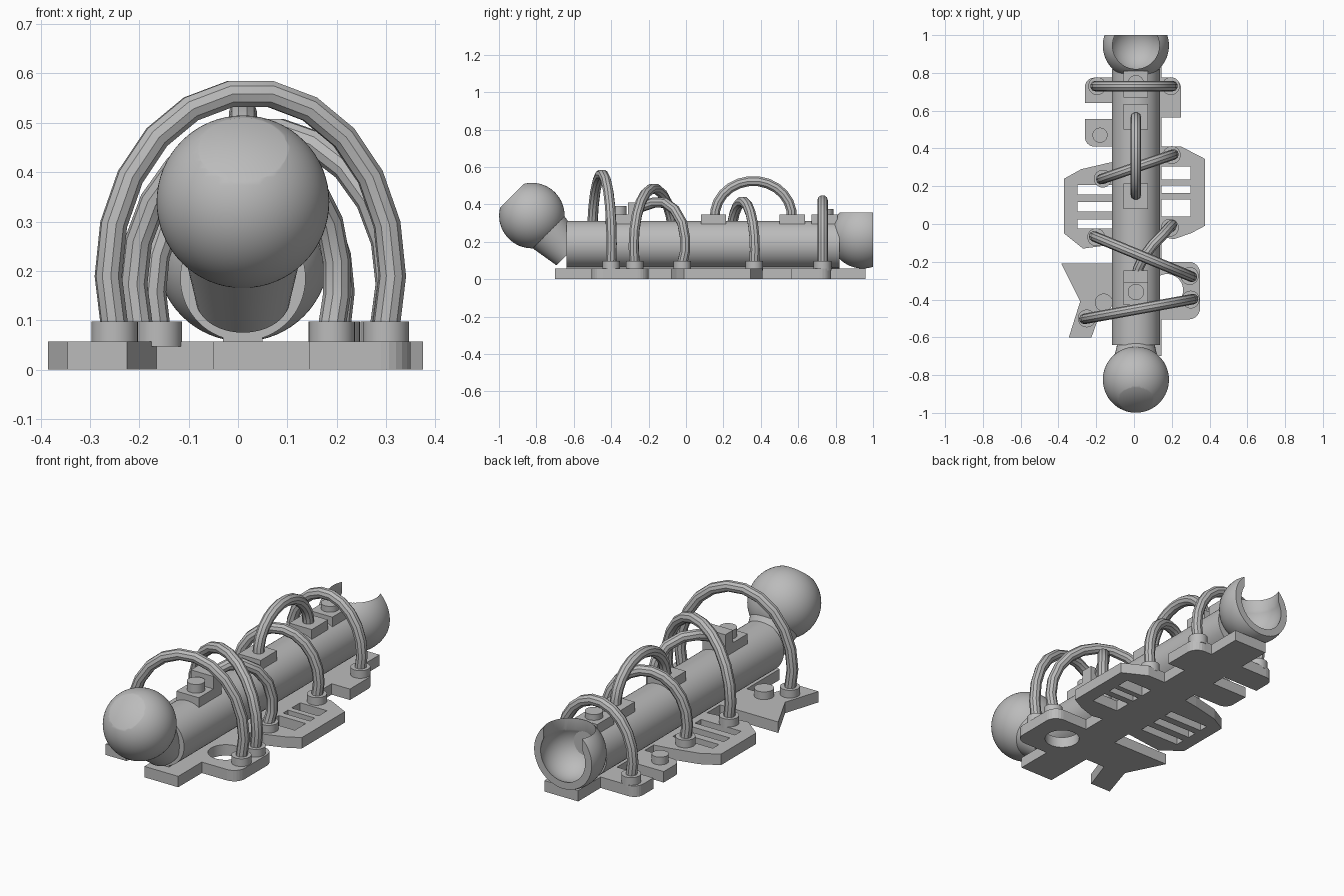
import bpy, bmesh, math
from mathutils import Vector, Matrix

if "Cube" in bpy.data.objects:
    bpy.data.objects.remove(bpy.data.objects["Cube"], do_unlink=True)

CX = 0.01        # centre line of the body
PLATE_Z = 0.057  # top of the base plate

grey = bpy.data.materials.new("plain_grey")
grey.use_nodes = True
grey.diffuse_color = (0.5, 0.5, 0.5, 1)
grey.node_tree.nodes["Principled BSDF"].inputs["Base Color"].default_value = (0.5, 0.5, 0.5, 1)


def activate(ob):
    bpy.ops.object.select_all(action='DESELECT')
    ob.select_set(True)
    bpy.context.view_layer.objects.active = ob


def smooth(ob):
    activate(ob)
    bpy.ops.object.shade_smooth_by_angle(angle=math.radians(35))


def finish(name, bm):
    bmesh.ops.recalc_face_normals(bm, faces=bm.faces)
    me = bpy.data.meshes.new(name)
    bm.to_mesh(me)
    bm.free()
    me.materials.append(grey)
    ob = bpy.data.objects.new(name, me)
    bpy.context.collection.objects.link(ob)
    return ob


def prism(name, outline, z0=0.0, z1=PLATE_Z):
    bm = bmesh.new()
    face = bm.faces.new([bm.verts.new((x, y, z0)) for x, y in outline])
    up = bmesh.ops.extrude_face_region(bm, geom=[face])["geom"]
    bmesh.ops.translate(bm, vec=(0, 0, z1 - z0),
                        verts=[v for v in up if isinstance(v, bmesh.types.BMVert)])
    return finish(name, bm)


def box(name, x0, x1, y0, y1, z0, z1):
    return prism(name, [(x0, y0), (x1, y0), (x1, y1), (x0, y1)], z0, z1)


def cylinder(name, start, end, r0, r1=None, sides=48):
    a, b = Vector(start), Vector(end)
    turn = (b - a).to_track_quat('Z', 'Y').to_matrix().to_4x4()
    bm = bmesh.new()
    bmesh.ops.create_cone(bm, cap_ends=True, segments=sides, radius1=r0,
                          radius2=r0 if r1 is None else r1, depth=(b - a).length,
                          matrix=Matrix.Translation((a + b) / 2) @ turn)
    ob = finish(name, bm)
    smooth(ob)
    return ob


def sphere(name, centre, r, cut_point=None, cut_normal=None):
    bm = bmesh.new()
    bmesh.ops.create_uvsphere(bm, u_segments=64, v_segments=32, radius=r,
                              matrix=Matrix.Translation(centre))
    if cut_point is not None:
        bmesh.ops.bisect_plane(bm, geom=bm.verts[:] + bm.edges[:] + bm.faces[:],
                               plane_co=cut_point, plane_no=cut_normal, clear_outer=True)
        bmesh.ops.holes_fill(bm, edges=[e for e in bm.edges if e.is_boundary])
    return finish(name, bm)


def cut(ob, cutters):
    for c in cutters:
        mod = ob.modifiers.new("cut", 'BOOLEAN')
        mod.operation, mod.solver, mod.object = 'DIFFERENCE', 'EXACT', c
        activate(ob)
        bpy.ops.object.modifier_apply(modifier=mod.name)
        bpy.data.objects.remove(c, do_unlink=True)


def tube(name, points, radius):
    cu = bpy.data.curves.new(name, 'CURVE')
    cu.dimensions = '3D'
    cu.bevel_depth, cu.bevel_resolution, cu.use_fill_caps = radius, 3, True
    sp = cu.splines.new('POLY')
    sp.points.add(len(points) - 1)
    for p, co in zip(sp.points, points):
        p.co = (*co, 1)
    cu.materials.append(grey)
    ob = bpy.data.objects.new(name, cu)
    bpy.context.collection.objects.link(ob)
    activate(ob)
    bpy.ops.object.convert(target='MESH')
    smooth(bpy.context.object)


def arch(name, a, b, z0, peak, radius=0.028, bulge=0.3, steps=13):
    # horseshoe arc that swells slightly outside its two feet
    pts = []
    for i in range(steps + 1):
        t = -bulge + (math.pi + 2 * bulge) * i / steps
        s = 0.5 - 0.5 * math.cos(t) / math.cos(bulge)
        h = (math.sin(t) + math.sin(bulge)) / (1 + math.sin(bulge))
        pts.append((a[0] + (b[0] - a[0]) * s, a[1] + (b[1] - a[1]) * s, z0 + (peak - z0) * h))
    tube(name, pts, radius)


def foot(name, x, y, r=0.047):
    cylinder(name, (x, y, PLATE_Z - 0.01), (x, y, 0.097), r, sides=32)


# Main body, neck and ball
cylinder("body_tube", (CX, -0.64, 0.185), (CX, 0.82, 0.185), 0.127, sides=64)
ball = Vector((CX, -0.824, 0.34))
slope = Vector((0, 1, -1)).normalized()
cylinder("neck", ball + slope * 0.1, ball + slope * 0.28, 0.125, 0.095)
smooth(sphere("ball", ball, 0.175, ball - slope * 0.15, -slope))

# Socket cup, open at the back and the top
cup = Vector((CX, 0.945, 0.232))
socket = sphere("socket", cup, 0.175, (0, 1, 0), (0, 1, 0))
cut(socket, [sphere("cavity", cup, 0.14),
             cylinder("mouth", cup, cup + Vector((0, 0, 0.3)), 0.124)])
smooth(socket)

# Base plate: spine, front flanges, slotted panels, rear pads
box("spine", -0.05, 0.145, -0.7, 0.96, 0, PLATE_Z)
box("spine_rib", -0.03, 0.05, -0.64, 0.78, 0.05, 0.08)
prism("front_right_flange", [(-0.385, -0.21), (-0.04, -0.21), (-0.04, -0.43), (-0.165, -0.43),
                             (-0.225, -0.6), (-0.345, -0.6), (-0.285, -0.41)])


def rounded(x0, x1, y0, y1, r, corners):
    # rectangle outline with chosen corners rounded, counted from lower left
    pts = []
    spots = [(x0 + r, y0 + r), (x1 - r, y0 + r), (x1 - r, y1 - r), (x0 + r, y1 - r)]
    sharp = [(x0, y0), (x1, y0), (x1, y1), (x0, y1)]
    for k in range(4):
        if k not in corners:
            pts.append(sharp[k])
            continue
        for i in range(7):
            a = math.pi * (1 + k / 2 + i / 12)
            pts.append((spots[k][0] + r * math.cos(a), spots[k][1] + r * math.sin(a)))
    return pts


flange = prism("front_left_flange", rounded(0.05, 0.35, -0.505, -0.2, 0.06, (1, 2)))
hole = [(0.175, -0.35, -0.1), (0.175, -0.35, 0.2)]
cut(flange, [cylinder("hole_cutter", *hole, 0.085)])
cut(bpy.data.objects["spine"], [cylinder("hole_cutter", *hole, 0.085)])

right = prism("right_panel", [(-0.04, 0.34), (-0.13, 0.325), (-0.28, 0.29), (-0.37, 0.24),
                              (-0.37, -0.05), (-0.27, -0.13), (-0.04, -0.1)])
cut(right, [box("slot", -0.3, -0.07, y, y + 0.05, -0.1, 0.2) for y in (0.157, 0.067, -0.025)])
left = prism("left_panel", [(0.1, 0.41), (0.25, 0.41), (0.375, 0.345), (0.375, -0.01),
                            (0.3, -0.05), (0.21, -0.08), (0.1, -0.06)])
cut(left, [box("slot", 0.13, 0.3, y, y + d, -0.1, 0.2)
           for y, d in ((0.235, 0.07), (0.165, 0.04), (0.04, 0.09))])

prism("rear_right_pad", rounded(-0.26, -0.04, 0.64, 0.775, 0.05, (3,)))
prism("middle_right_pad", rounded(-0.26, -0.04, 0.41, 0.555, 0.05, (0,)))
prism("rear_left_pad", rounded(0.1, 0.25, 0.565, 0.775, 0.06, (2,)))

# Hoses arching over the body, each with a pair of feet
hoses = [((-0.25, -0.5), (0.3, -0.4), 0.562), ((-0.2, -0.07), (0.295, -0.275), 0.485),
         ((-0.165, 0.24), (0.2, 0.365), 0.415), ((-0.195, 0.73), (0.195, 0.73), 0.425)]
for n, (a, b, peak) in enumerate(hoses, 1):
    arch(f"hose_{n}", a, b, 0.085, peak)
    foot(f"hose_{n}_right_foot", *a)
    foot(f"hose_{n}_left_foot", *b)
arch("top_hose", (CX, 0.155), (CX, 0.565), 0.32, 0.525, bulge=0.1)
tube("side_hose", [(0.19, -0.02, 0.085), (0.2, -0.005, 0.15), (0.2, -0.005, 0.22),
                   (0.185, -0.02, 0.3), (0.15, -0.06, 0.37), (0.1, -0.11, 0.408),
                   (0.055, -0.17, 0.41), (0.025, -0.23, 0.39), (CX, -0.28, 0.365)], 0.028)
foot("side_hose_foot", 0.19, -0.02)

# Spare studs on the plate
foot("front_stud", -0.16, -0.415)
foot("middle_stud", -0.18, 0.47, 0.04)

# Connector blocks along the top of the body
for name, y0, y1, top in (("front_block", -0.43, -0.3, 0.345), ("front_step", -0.31, -0.245, 0.41),
                          ("middle_block", 0.08, 0.215, 0.345), ("rear_block", 0.5, 0.635, 0.345),
                          ("end_block", 0.67, 0.81, 0.345)):
    box(name, CX - 0.065, CX + 0.065, y0, y1, 0.27, top)
for name, y, top in (("front_button", -0.36, 0.39), ("end_button", 0.745, 0.375)):
    cylinder(name, (CX, y, 0.33), (CX, y, top), 0.043, sides=32)
